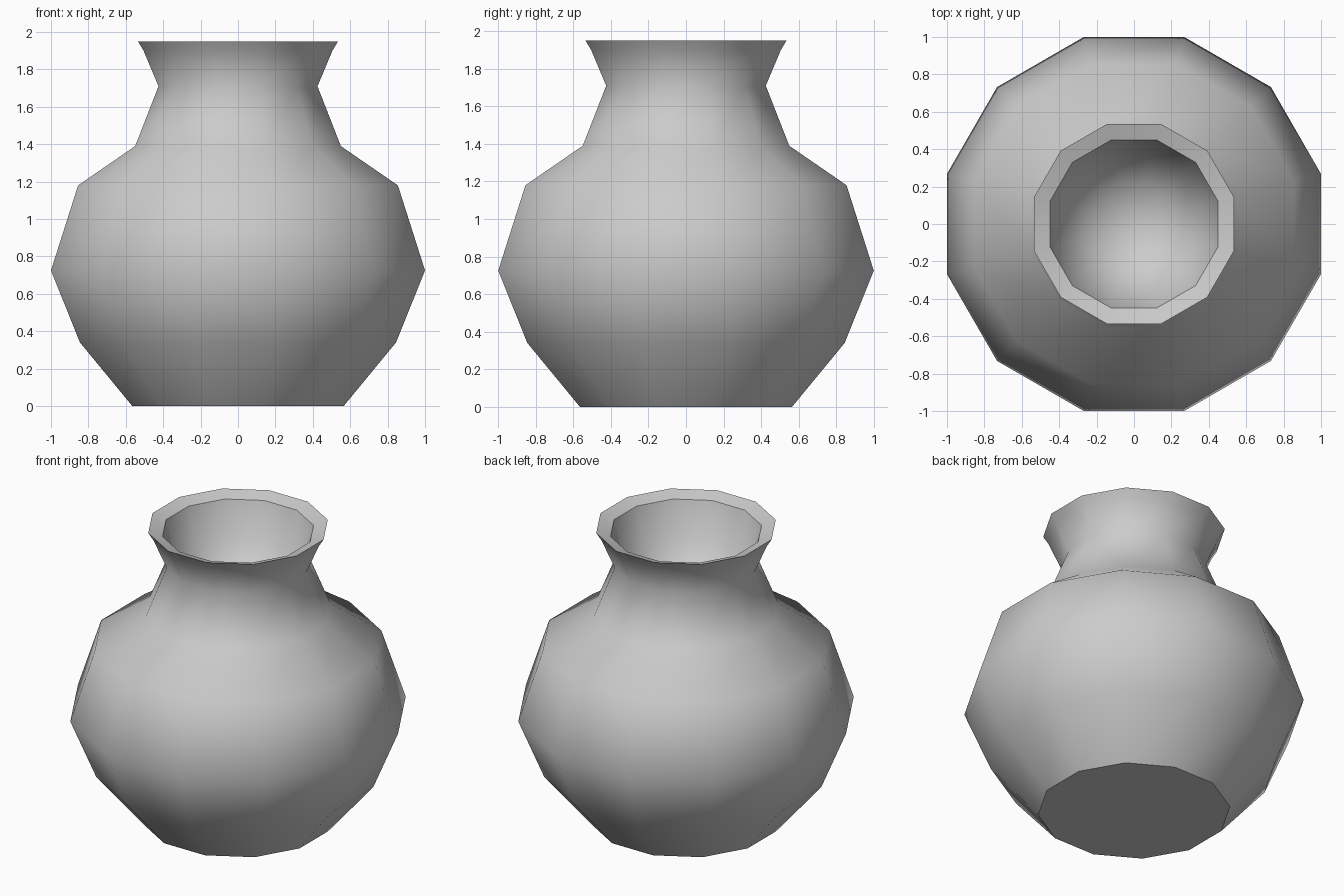
import bpy, math

if "Cube" in bpy.data.objects:
    bpy.data.objects.remove(bpy.data.objects["Cube"])

SIDES = 12
FLAT = 1 / math.cos(math.pi / SIDES)  # flats, not corners, face the axes

# Profile (distance to flat, height): outside, rim, then the hollow mouth
profile = [(0.565, 0), (0.845, 0.34), (1.0, 0.725), (0.855, 1.18),
           (0.55, 1.39), (0.425, 1.71), (0.505, 1.90), (0.535, 1.95),
           (0.45, 1.92), (0.38, 1.68), (0.22, 1.50)]

# Lathed rings
verts = []
for r, z in profile:
    for i in range(SIDES):
        a = math.tau * (i + 0.5) / SIDES
        verts.append((r * FLAT * math.cos(a), r * FLAT * math.sin(a), z))

faces = []
for k in range(len(profile) - 1):
    for i in range(SIDES):
        j = (i + 1) % SIDES
        a, b = k * SIDES, (k + 1) * SIDES
        faces.append((a + i, a + j, b + j, b + i))

# Flat base and the bottom of the mouth
faces.append(tuple(reversed(range(SIDES))))
last = (len(profile) - 1) * SIDES
verts.append((0, 0, 1.45))
for i in range(SIDES):
    faces.append((last + i, last + (i + 1) % SIDES, len(verts) - 1))

mesh = bpy.data.meshes.new("vase")
mesh.from_pydata(verts, [], faces)
mesh.update()
vase = bpy.data.objects.new("vase", mesh)
bpy.context.collection.objects.link(vase)

# Smooth body, crisp base and rim
bpy.context.view_layer.objects.active = vase
vase.select_set(True)
bpy.ops.object.shade_smooth_by_angle(angle=math.radians(48))
